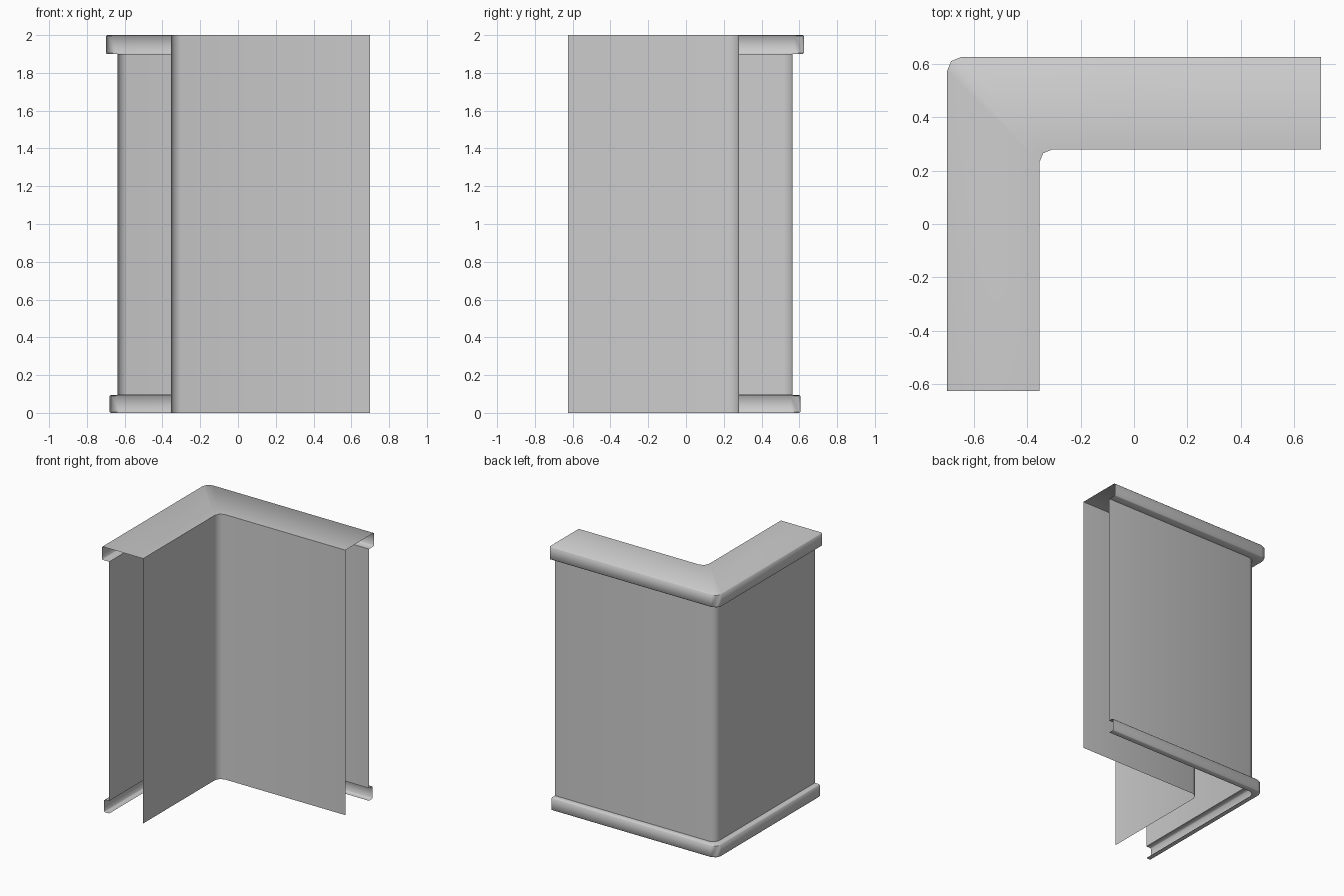
import bpy, math

if "Cube" in bpy.data.objects:
    bpy.data.objects.remove(bpy.data.objects["Cube"])

R = 0.05  # corner rounding in plan


def plan_path(d):
    """L-shaped plan line, set back by d from the outermost faces."""
    cx, cy = -0.70 + d, 0.625 - d
    k = R * (1 - math.sqrt(0.5))
    return [(cx, -0.625), (cx, cy - R), (cx + k, cy - k), (cx + R, cy), (0.70, cy)]


def sweep(name, profile):
    """Sweep a (setback, height) profile along the L as an open sheet."""
    verts, faces, n = [], [], 5
    for d, z in profile:
        verts += [(x, y, z) for x, y in plan_path(d)]
    for j in range(len(profile) - 1):
        for i in range(n - 1):
            a = j * n + i
            faces.append((a, a + 1, a + 1 + n, a + n))
    me = bpy.data.meshes.new(name)
    me.from_pydata(verts, [], faces)
    ob = bpy.data.objects.new(name, me)
    bpy.context.collection.objects.link(ob)
    bpy.ops.object.select_all(action='DESELECT')
    ob.select_set(True)
    bpy.context.view_layer.objects.active = ob
    bpy.ops.object.shade_smooth_by_angle(angle=math.radians(50))
    return ob


INNER, WALL, CAP, BASE, B = 0.345, 0.062, 0.0, 0.02, 0.006

# Inner wall face
sweep("inner_wall", [(INNER, 0), (INNER, 2)])
# Coping on top with overhanging lip
sweep("top_cap", [(INNER, 2), (CAP + B, 2), (CAP, 2 - B), (CAP, 1.9 + B),
                  (CAP + B, 1.9), (WALL, 1.9)])
# Outer wall face
sweep("outer_wall", [(WALL, 1.9), (WALL, 0.095)])
# Skirting at the foot, with a returned bottom lip
sweep("base_trim", [(WALL, 0.095), (BASE + B, 0.095), (BASE, 0.095 - B),
                    (BASE, B), (BASE + B, 0), (WALL, 0)])
